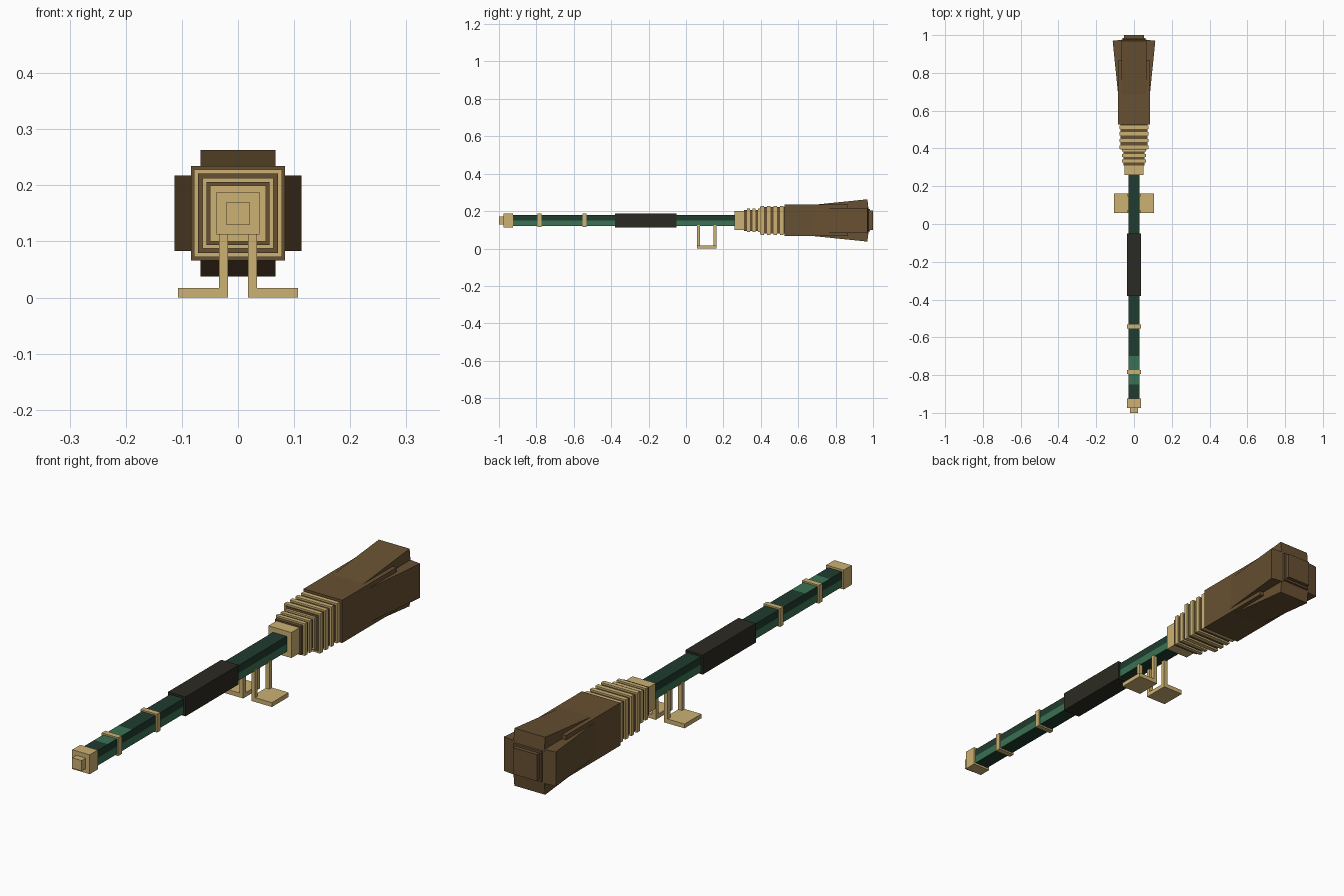
import bpy, bmesh, math
from mathutils import Matrix, Vector

cube = bpy.data.objects.get("Cube")
if cube:
    bpy.data.objects.remove(cube, do_unlink=True)

AXIS = 0.15  # height of the long axis


def material(name, rgb):
    lin = [(c / 255 / 12.92) if c < 10 else ((c / 255 + 0.055) / 1.055) ** 2.4 for c in rgb]
    mat = bpy.data.materials.new(name)
    mat.use_nodes = True
    mat.diffuse_color = (*lin, 1)
    mat.node_tree.nodes["Principled BSDF"].inputs["Base Color"].default_value = (*lin, 1)
    return mat


GOLD = material("pale_gold", (203, 177, 115))
BROWN = material("wood_brown", (103, 80, 50))
DARK = material("dark_green", (32, 60, 47))
GREEN = material("light_green", (58, 113, 83))
BLACK = material("grip_black", (43, 42, 34))


def finish(name, bm, *mats):
    bmesh.ops.recalc_face_normals(bm, faces=bm.faces)
    mesh = bpy.data.meshes.new(name)
    bm.to_mesh(mesh)
    bm.free()
    for m in mats:
        mesh.materials.append(m)
    obj = bpy.data.objects.new(name, mesh)
    bpy.context.collection.objects.link(obj)
    return obj


def box(name, x, y, z, mat):
    """Box from (min, max) ranges."""
    bm = bmesh.new()
    size = [b - a for a, b in (x, y, z)]
    mid = Vector([(a + b) / 2 for a, b in (x, y, z)])
    bmesh.ops.create_cube(bm, size=1, matrix=Matrix.Translation(mid) @ Matrix.Diagonal((*size, 1)))
    return finish(name, bm, mat)


def block(name, y0, y1, half, mat):
    """Square block centred on the long axis."""
    return box(name, (-half, half), (y0, y1), (AXIS - half, AXIS + half), mat)


# Barrel: square tube, pale lower sides and a pale patch on top
bm = bmesh.new()
h = 0.03
profile = [(-h, -h), (h, -h), (h, 0), (h, h), (-h, h), (-h, 0)]
loops = [[bm.verts.new((x, y, AXIS + z)) for x, z in profile]
         for y in (-0.93, -0.85, -0.70, 0.27)]
for a, b in zip(loops, loops[1:]):
    for i in range(6):
        j = (i + 1) % 6
        bm.faces.new((a[i], a[j], b[j], b[i]))
bm.faces.new(loops[0])
bm.faces.new(loops[-1])
bm.normal_update()
for f in bm.faces:
    c = f.calc_center_median()
    lower_side = abs(c.x) > h * 0.9 and c.z < AXIS
    top_patch = c.z > AXIS + h * 0.9 and -0.85 < c.y < -0.70
    f.material_index = 1 if lower_side or top_patch else 0
finish("barrel", bm, DARK, GREEN)

# Muzzle, barrel bands and hand grip
block("muzzle_tip", -1.0, -0.97, 0.0205, GOLD)
block("muzzle_cap", -0.975, -0.925, 0.038, GOLD)
block("barrel_band_front", -0.795, -0.773, 0.036, GOLD)
block("barrel_band_rear", -0.554, -0.533, 0.036, GOLD)
block("hand_grip", -0.38, -0.05, 0.038, BLACK)

# Stand: a foot and two posts on each side
for side, s in (("left", 1), ("right", -1)):
    foot_x = sorted((s * 0.018, s * 0.107))
    post_x = sorted((s * 0.018, s * 0.034))
    box(f"foot_{side}", foot_x, (0.058, 0.162), (0, 0.017), GOLD)
    for end, y in (("front", 0.058), ("rear", 0.146)):
        box(f"post_{side}_{end}", post_x, (y, y + 0.016), (0.01, 0.125), GOLD)

# Collar and ribbed neck
block("neck_collar", 0.26, 0.315, 0.05, GOLD)
block("neck_core_small", 0.31, 0.40, 0.056, BROWN)
block("neck_core_large", 0.395, 0.53, 0.071, BROWN)
for i in range(3):
    y = 0.333 + i * 0.03
    block(f"small_rib_{i + 1}", y - 0.008, y + 0.008, 0.063, GOLD)
for i in range(4):
    y = 0.407 + i * 0.035
    block(f"large_rib_{i + 1}", y - 0.009, y + 0.009, 0.078, GOLD)

# Stock body, inner core and stepped butt
block("stock_body", 0.527, 0.865, 0.084, BROWN)
block("stock_core", 0.85, 0.972, 0.067, BROWN)
block("butt_base", 0.97, 0.985, 0.06, BROWN)
block("butt_pad", 0.98, 1.0, 0.052, BROWN)

# Flared plates on the four sides of the stock
section = [(0.685, 0.084), (0.97, 0.113), (0.976, 0.06), (0.685, 0.05)]
for i, side in enumerate(("top", "left", "bottom", "right")):
    bm = bmesh.new()
    ends = [[bm.verts.new((x, y, z)) for y, z in section] for x in (-0.067, 0.067)]
    for k in range(4):
        n = (k + 1) % 4
        bm.faces.new((ends[0][k], ends[0][n], ends[1][n], ends[1][k]))
    bm.faces.new(ends[0])
    bm.faces.new(ends[1])
    turn = Matrix.Translation((0, 0, AXIS)) @ Matrix.Rotation(i * math.pi / 2, 4, 'Y')
    bmesh.ops.transform(bm, matrix=turn, verts=bm.verts)
    finish(f"flare_plate_{side}", bm, BROWN)
